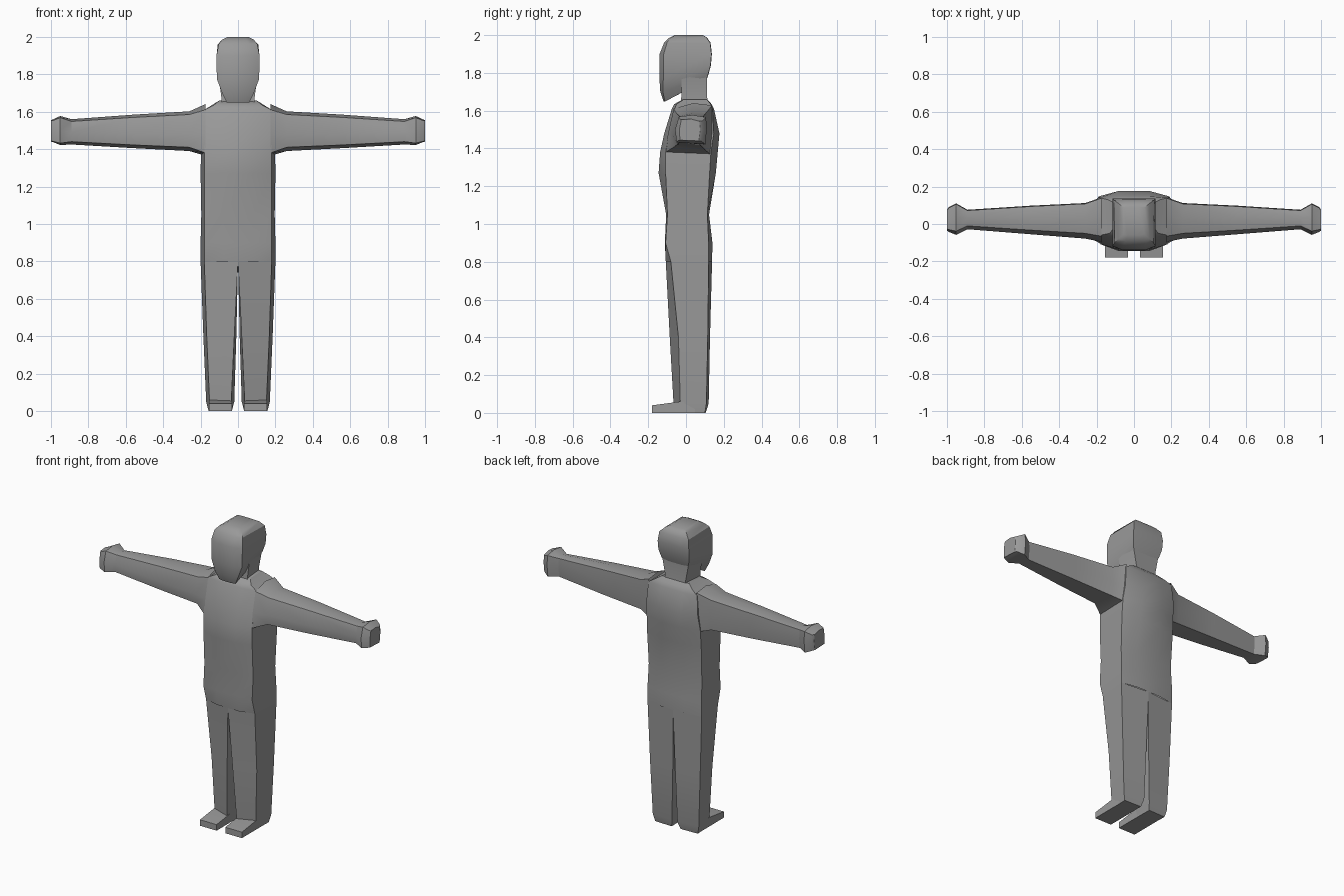
import bpy, bmesh, math

grey = bpy.data.materials.new("plain_grey")
grey.diffuse_color = (0.32, 0.32, 0.32, 1)


def loft(name, rings, caps=(True, True), mirror=False):
    """Skin a series of equal-sized point rings into one object."""
    bm = bmesh.new()
    vr = [[bm.verts.new(p) for p in r] for r in rings]
    n = len(rings[0])
    for a, b in zip(vr, vr[1:]):
        for i in range(n):
            j = (i + 1) % n
            bm.faces.new((a[i], a[j], b[j], b[i]))
    if caps[0]:
        bm.faces.new(vr[0][::-1])
    if caps[1]:
        bm.faces.new(vr[-1])
    bmesh.ops.recalc_face_normals(bm, faces=bm.faces)
    # open tubes need an explicit outward check
    if bm.calc_volume(signed=True) < 0:
        bmesh.ops.reverse_faces(bm, faces=bm.faces)
    me = bpy.data.meshes.new(name)
    bm.to_mesh(me)
    bm.free()
    me.materials.append(grey)
    ob = bpy.data.objects.new(name, me)
    bpy.context.collection.objects.link(ob)
    if mirror:
        ob.modifiers.new("mirror", "MIRROR").use_mirror_merge = False
    bpy.ops.object.select_all(action='DESELECT')
    ob.select_set(True)
    bpy.context.view_layer.objects.active = ob
    bpy.ops.object.shade_smooth_by_angle(angle=math.radians(32))
    return ob


def both(half):
    """Complete a right-hand half ring with its left-hand mirror."""
    return half + [(-x, y, z) for x, y, z in reversed(half)]


# torso: height, front corner x/y, front y, back corner x/y, back y
torso = [
    (0.80, 0.18, -0.080, -0.107, 0.200, 0.120, 0.138),
    (0.90, 0.18, -0.108, -0.112, 0.200, 0.120, 0.140),
    (1.05, 0.18, -0.098, -0.105, 0.196, 0.113, 0.122),
    (1.27, 0.18, -0.108, -0.145, 0.200, 0.125, 0.158),
    (1.38, 0.18, -0.108, -0.137, 0.198, 0.132, 0.168),
    (1.48, 0.18, -0.090, -0.115, 0.190, 0.147, 0.177),
    (1.61, 0.18, -0.060, -0.075, 0.180, 0.140, 0.148),
    (1.635, 0.13, -0.050, -0.062, 0.140, 0.130, 0.135),
    (1.66, 0.10, -0.010, -0.015, 0.100, 0.110, 0.112)]
loft("torso", [both([(0.08, yf, z), (xf, yc, z), (xb, bc, z), (0.08, yb, z)])
               for z, xf, yc, yf, xb, bc, yb in torso], (False, True))

# legs: height, inner x front/back, outer x front/back, y of the four corners
leg = [
    (0.80, 0.0, 0.0, 0.18, 0.20, -0.107, -0.080, 0.120, 0.138),
    (0.40, 0.020, 0.009, 0.167, 0.185, -0.086, -0.040, 0.115, 0.127),
    (0.05, 0.036, 0.020, 0.152, 0.170, -0.066, -0.030, 0.108, 0.120),
    (0.0, 0.036, 0.033, 0.152, 0.157, -0.050, -0.030, 0.100, 0.104)]
loft("leg", [[(a, yi, z), (c, yo, z), (d, bo, z), (b, bi, z)]
             for z, a, b, c, d, yi, yo, bo, bi in leg], (False, True), True)

# feet: low wedges pointing forward
loft("foot", [[(0.032, y, 0), (0.155, y, 0), (0.155, y, h), (0.032, y, h)]
              for y, h in [(-0.18, 0.04), (-0.03, 0.06), (0.05, 0.06)]], mirror=True)

# arms with hands: x, front y top/mid/bottom, back y, height top front/back, mid, bottom front/back
arm = [
    (0.175, -0.065, -0.095, -0.108, 0.142, 1.610, 1.640, 1.48, 1.380, 1.365),
    (0.26, -0.050, -0.078, -0.060, 0.112, 1.585, 1.602, 1.48, 1.410, 1.390),
    (0.55, -0.033, -0.055, -0.045, 0.098, 1.570, 1.585, 1.48, 1.422, 1.405),
    (0.89, -0.010, -0.028, -0.025, 0.076, 1.548, 1.560, 1.49, 1.440, 1.425),
    (0.95, -0.038, -0.058, -0.050, 0.110, 1.568, 1.577, 1.50, 1.432, 1.422),
    (0.99, -0.030, -0.042, -0.040, 0.090, 1.553, 1.558, 1.50, 1.442, 1.438),
    (1.0, -0.025, -0.035, -0.032, 0.075, 1.552, 1.556, 1.50, 1.444, 1.440)]
loft("arm", [[(x, ft, tf), (x, fm, m), (x, fb, bf), (x, bk - 0.008, bb),
              (x, bk, m), (x, bk - 0.004, tb - 0.012), (x, (bk + ft) / 2, tb)]
             for x, ft, fm, fb, bk, tf, tb, m, bf, bb in arm], (False, True), True)

# neck: tapers down from the skull into the shoulders
loft("neck", [both([(w, f, z), (b, k, z)]) for z, w, f, b, k in
              [(1.62, 0.088, -0.03, 0.085, 0.12), (1.67, 0.088, -0.025, 0.075, 0.112),
               (1.80, 0.105, -0.025, 0.10, 0.112)]], (False, False))

# head: each ring slopes from the face up to the nape
# face x inner/outer, face y centre/corner, face height, back x, back y, back height
head = [
    (0.030, 0.060, -0.118, -0.112, 1.648, 0.085, 0.108, 1.765),
    (0.050, 0.085, -0.136, -0.122, 1.700, 0.100, 0.115, 1.785),
    (0.060, 0.113, -0.141, -0.120, 1.775, 0.113, 0.130, 1.840),
    (0.060, 0.115, -0.140, -0.118, 1.900, 0.115, 0.135, 1.900),
    (0.058, 0.103, -0.115, -0.100, 1.962, 0.108, 0.128, 1.960),
    (0.045, 0.085, -0.090, -0.080, 1.985, 0.080, 0.108, 1.988),
    (0.035, 0.055, -0.060, -0.055, 2.000, 0.055, 0.088, 2.000)]
loft("head", [both([(i, yf, zf), (o, yc, zf), (bx, by, zb), (bx * 0.5, by + 0.002, zb)])
              for i, o, yf, yc, zf, bx, by, zb in head])
